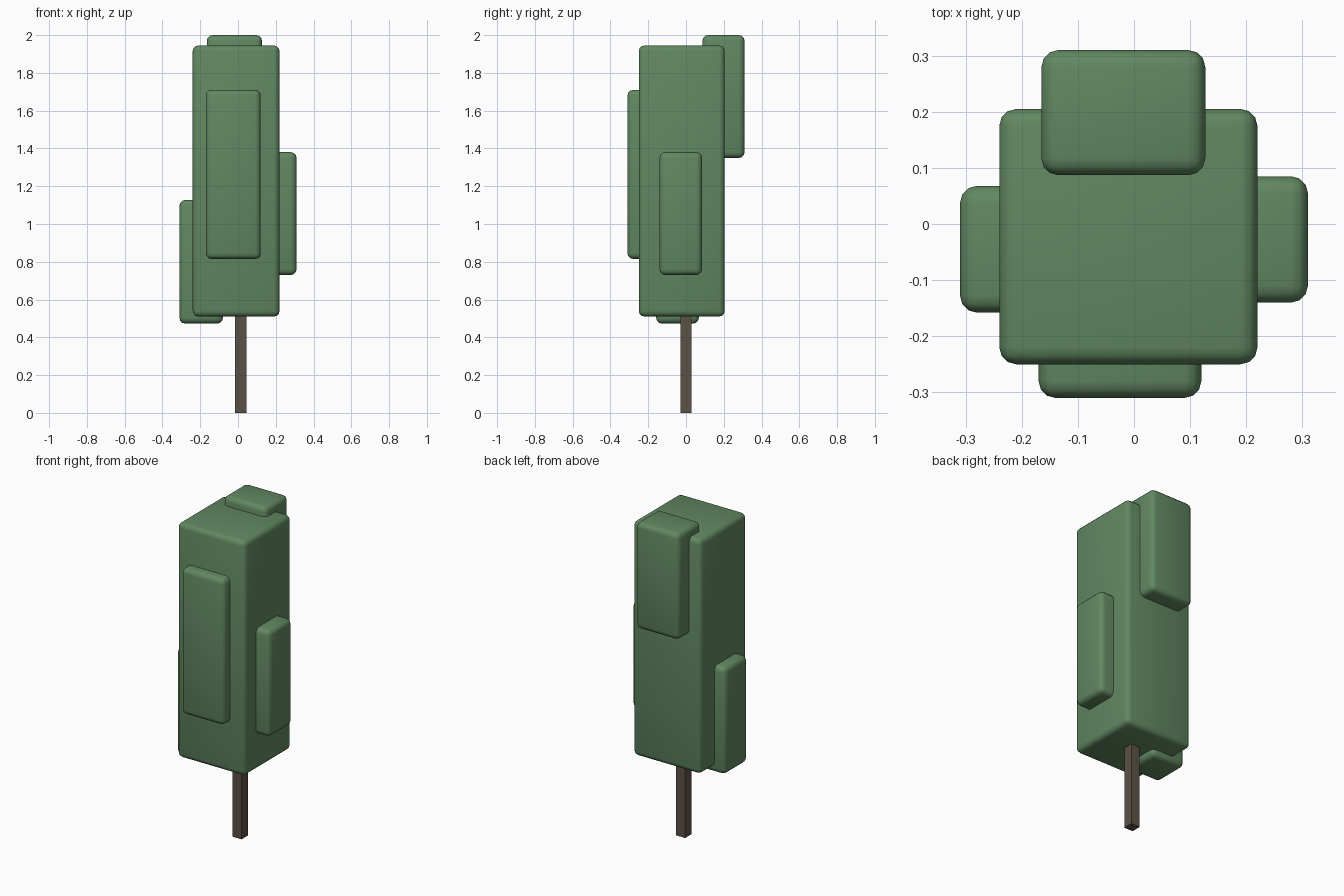
import bpy
import math
from mathutils import Vector

cube = bpy.data.objects.get("Cube")
if cube:
    bpy.data.objects.remove(cube, do_unlink=True)


def make_material(name, color):
    mat = bpy.data.materials.new(name)
    mat.use_nodes = True
    mat.diffuse_color = (*color, 1)
    bsdf = mat.node_tree.nodes["Principled BSDF"]
    bsdf.inputs["Base Color"].default_value = (*color, 1)
    bsdf.inputs["Roughness"].default_value = 0.9
    return mat


leaf_green = make_material("leaf green", (0.12, 0.245, 0.12))
bark_brown = make_material("bark brown", (0.107, 0.084, 0.063))


def box(name, low, high, mat, bevel=0):
    """Box spanning two opposite corners, with optional rounded edges."""
    low, high = Vector(low), Vector(high)
    bpy.ops.mesh.primitive_cube_add(size=1, location=(low + high) / 2)
    obj = bpy.context.object
    obj.name = name
    obj.scale = high - low
    bpy.ops.object.transform_apply(location=False, rotation=False, scale=True)
    obj.data.materials.append(mat)
    if bevel:
        mod = obj.modifiers.new("rounded edges", 'BEVEL')
        mod.width = bevel
        mod.segments = 3
        bpy.ops.object.modifier_apply(modifier=mod.name)
        bpy.ops.object.shade_smooth_by_angle(angle=math.radians(40))
    return obj


# Trunk, reaching up into the foliage
box("trunk", (-0.015, -0.03, 0), (0.045, 0.03, 0.6), bark_brown)

# Main foliage block and the four clumps set into its sides
foliage = {
    "foliage_main": ((-0.24, -0.25, 0.51), (0.22, 0.205, 1.945)),
    "foliage_front": ((-0.17, -0.31, 0.815), (0.12, -0.085, 1.71)),
    "foliage_back": ((-0.165, 0.087, 1.35), (0.127, 0.31, 2.0)),
    "foliage_left": ((0.08, -0.14, 0.73), (0.31, 0.085, 1.38)),
    "foliage_right": ((-0.31, -0.158, 0.473), (-0.08, 0.068, 1.127)),
}
for name, (low, high) in foliage.items():
    box(name, low, high, leaf_green, bevel=0.03)
